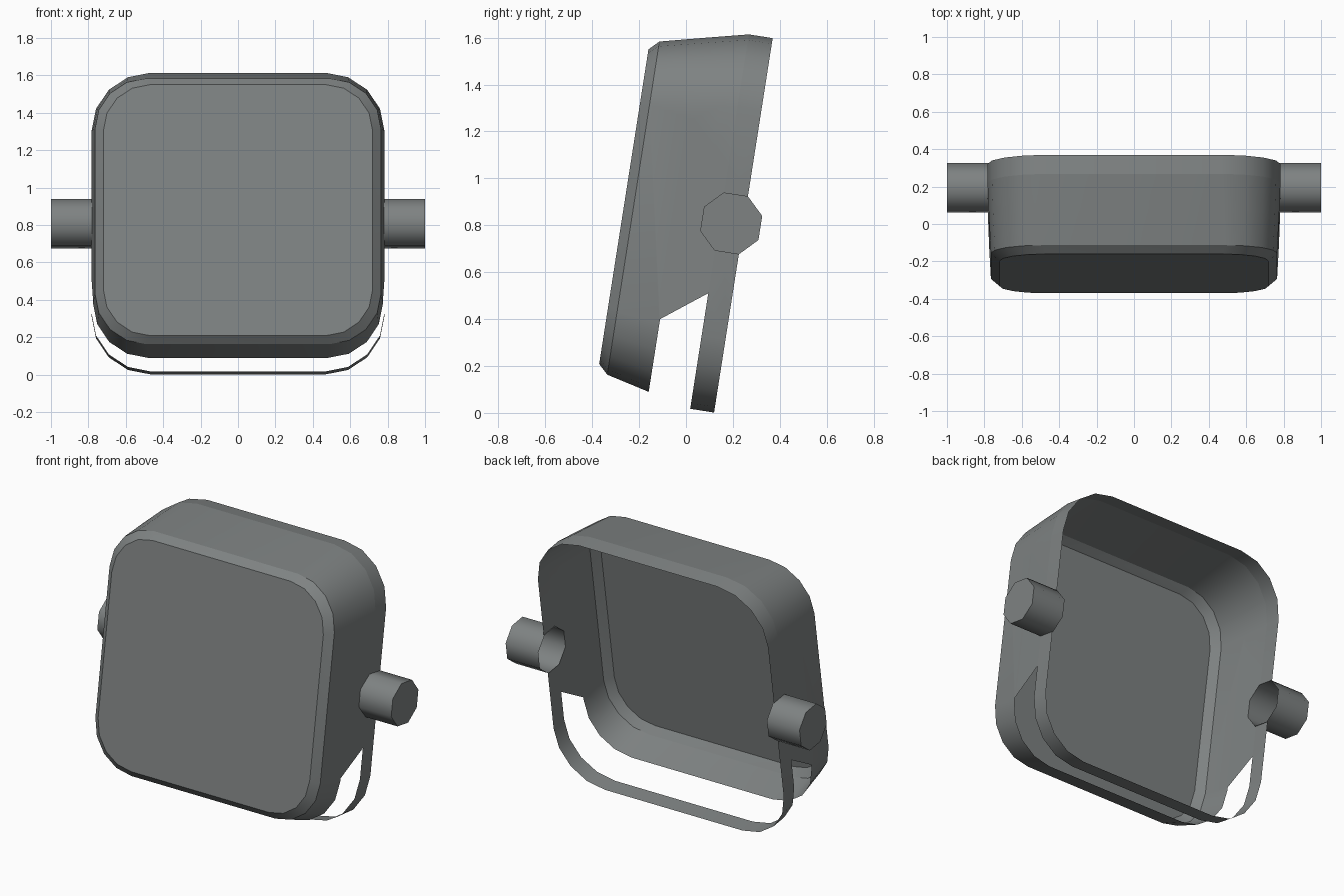
import bpy, bmesh, math
from mathutils import Vector, Matrix

if "Cube" in bpy.data.objects:
    bpy.data.objects.remove(bpy.data.objects["Cube"])

TILT = -math.radians(8.9)   # housing leans back about x
MID = 0.828                 # centre height in the tilted frame
PEG_Y, PEG_R = 0.0655, 0.136

dark = bpy.data.materials.new("dark_grey")
dark.diffuse_color = (0.21, 0.225, 0.225, 1)
dark.use_nodes = True
dark.node_tree.nodes["Principled BSDF"].inputs["Base Color"].default_value = dark.diffuse_color


def outline(hx, hz, r, depth, segs=4):
    """Rounded rectangle, counter-clockwise seen from the front."""
    pts = []
    for k, (sx, sz) in enumerate([(1, 1), (-1, 1), (-1, -1), (1, -1)]):
        for i in range(segs + 1):
            a = math.pi / 2 * (k + i / segs)
            pts.append((sx * (hx - r) + r * math.cos(a), depth,
                        MID + sz * (hz - r) + r * math.sin(a)))
    return pts


def cut(bm, faces, co, no):
    geom = list({e for f in faces for e in f.edges} | {v for f in faces for v in f.verts}) + faces
    bmesh.ops.bisect_plane(bm, geom=geom, dist=1e-5, plane_co=co, plane_no=no)


def finish(bm, name, angle):
    bmesh.ops.transform(bm, matrix=Matrix.Rotation(TILT, 4, 'X'), verts=bm.verts)
    me = bpy.data.meshes.new(name)
    bm.to_mesh(me)
    bm.free()
    me.materials.append(dark)
    ob = bpy.data.objects.new(name, me)
    bpy.context.collection.objects.link(ob)
    bpy.ops.object.select_all(action='DESELECT')
    ob.select_set(True)
    bpy.context.view_layer.objects.active = ob
    bpy.ops.object.shade_smooth_by_angle(angle=math.radians(angle))
    return ob


# Housing: front panel, bevel, tapered wall and straight rear band, open at the back
bm = bmesh.new()
sections = [(0.72, 0.679, 0.25, -0.398), (0.765, 0.719, 0.275, -0.357),
            (0.775, 0.764, 0.295, -0.171), (0.783, 0.808, 0.315, 0.015),
            (0.783, 0.808, 0.315, 0.118)]
rings = [[bm.verts.new(p) for p in outline(*s)] for s in sections]
bm.faces.new(rings[0])
walls = []
for a, b in zip(rings, rings[1:]):
    n = len(a)
    walls.append([bm.faces.new((a[i], b[i], b[(i + 1) % n], a[(i + 1) % n]))
                  for i in range(n)])
for f in walls[3]:                       # crisp line where the band meets the taper
    for e in f.edges:
        if all(abs(v.co.y - 0.015) < 1e-4 for v in e.verts):
            e.smooth = False

# Slanted notch through the lower wall, leaving the rear band as a hoop
co, no = Vector((0, -0.171, 0.378)), Vector((0, -0.141, 0.186))
cut(bm, walls[2], co, no)
centres = {f: f.calc_center_median() for f in bm.faces}
bmesh.ops.delete(bm, context='FACES', geom=[
    f for f, c in centres.items() if -0.17 < c.y < 0.0149 and (c - co).dot(no) < 0])

# Eight-sided openings in the side walls where the hollow pegs join
axis = Vector((0, PEG_Y, MID))
apothem = PEG_R * math.cos(math.pi / 8)
normals = [Vector((0, math.cos(k * math.pi / 4), math.sin(k * math.pi / 4))) for k in range(8)]
for d in normals:
    side = [f for f in bm.faces if abs(f.calc_center_median().x) > 0.77
            and f.calc_center_median().y > -0.15]
    cut(bm, side, axis + d * apothem, d)
bmesh.ops.delete(bm, context='FACES', geom=[
    f for f in bm.faces if abs(f.calc_center_median().x) > 0.77 and
    all((f.calc_center_median() - axis).dot(d) < apothem - 1e-4 for d in normals)])
finish(bm, "housing", 30)

# Side pegs: eight-sided tubes, closed on the outer end
bm = bmesh.new()
bmesh.ops.create_cone(bm, cap_ends=True, segments=8, radius1=PEG_R, radius2=PEG_R,
                      depth=0.222,
                      matrix=Matrix.Translation((0.889, PEG_Y, MID))
                      @ Matrix.Rotation(math.pi / 2, 4, 'Y')
                      @ Matrix.Rotation(math.pi / 8, 4, 'Z'))
bmesh.ops.delete(bm, geom=[f for f in bm.faces if f.calc_center_median().x < 0.8],
                 context='FACES')
peg = finish(bm, "side_pegs", 50)
peg.modifiers.new("mirror", 'MIRROR')
